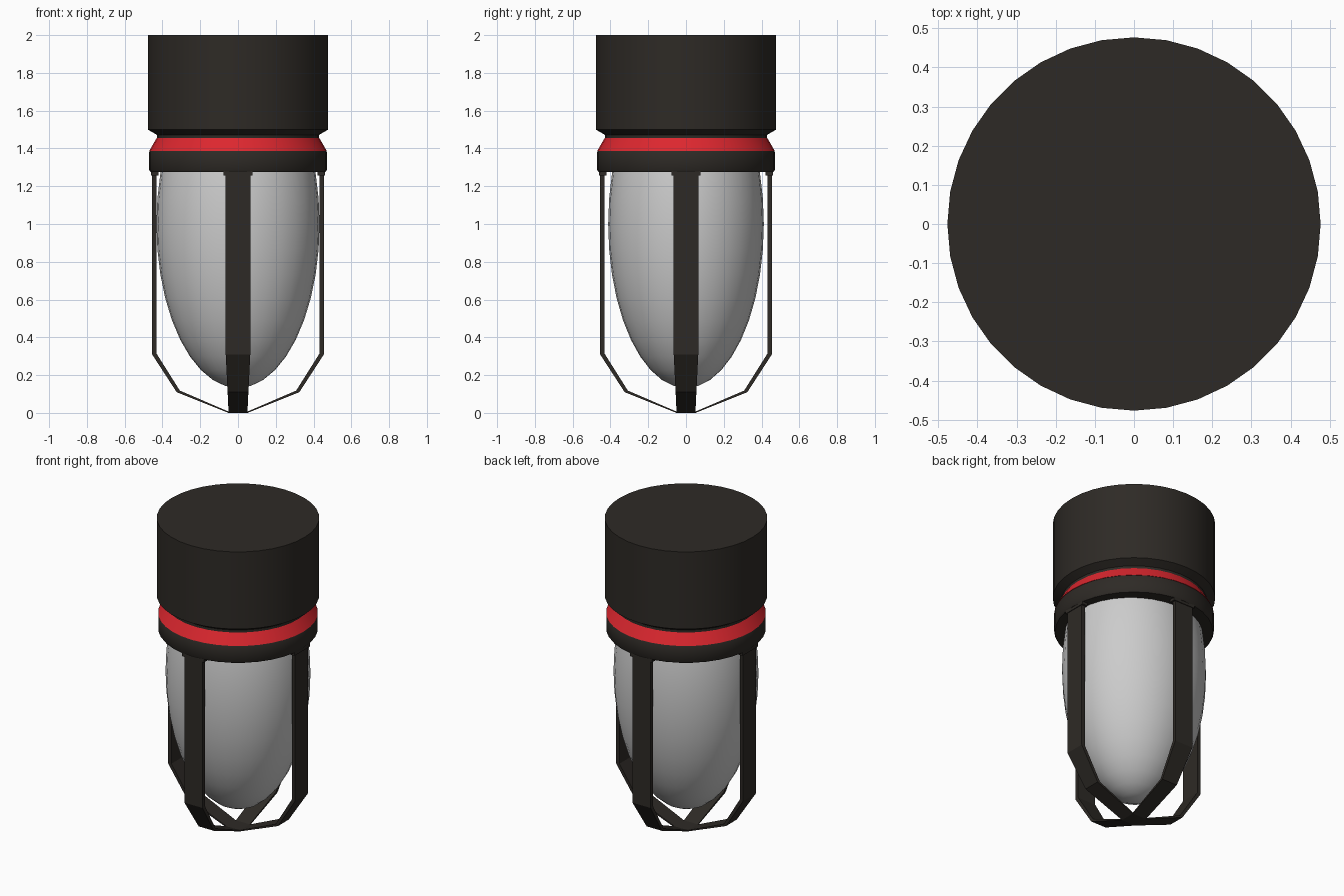
import bpy, bmesh
from math import sin, cos, pi, radians
from mathutils import Matrix

if "Cube" in bpy.data.objects:
    bpy.data.objects.remove(bpy.data.objects["Cube"])


def material(name, rgb):
    m = bpy.data.materials.new(name)
    m.diffuse_color = (*rgb, 1)
    m.use_nodes = True
    m.node_tree.nodes["Principled BSDF"].inputs["Base Color"].default_value = m.diffuse_color
    return m


dark = material("dark_metal", (0.027, 0.023, 0.019))
red = material("red_seal", (0.72, 0.02, 0.028))


def finish(name, bm, mat=None, angle=35):
    bmesh.ops.recalc_face_normals(bm, faces=bm.faces)
    me = bpy.data.meshes.new(name)
    bm.to_mesh(me)
    bm.free()
    ob = bpy.data.objects.new(name, me)
    bpy.context.collection.objects.link(ob)
    if mat:
        me.materials.append(mat)
    bpy.ops.object.select_all(action='DESELECT')
    ob.select_set(True)
    bpy.context.view_layer.objects.active = ob
    bpy.ops.object.shade_smooth_by_angle(angle=radians(angle))
    return ob


def lathe(name, profile, mat, closed=False, n=36):
    """Turn an (r, z) profile about z; open profiles get capped ends."""
    bm = bmesh.new()
    rings = [[bm.verts.new((r * cos(2 * pi * i / n), r * sin(2 * pi * i / n), z))
              for i in range(n)] for r, z in profile]
    pairs = list(zip(rings, rings[1:]))
    if closed:
        pairs.append((rings[-1], rings[0]))
    else:
        bm.faces.new(rings[0])
        bm.faces.new(rings[-1])
    for a, b in pairs:
        for i in range(n):
            j = (i + 1) % n
            bm.faces.new((a[i], a[j], b[j], b[i]))
    return finish(name, bm, mat)


# Housing, seal and cage collar
lathe("housing", [(0.477, 2.0), (0.477, 1.5), (0.43, 1.472), (0.43, 1.45)], dark)
lathe("seal", [(0.38, 1.456), (0.43, 1.456), (0.47, 1.387), (0.38, 1.387)], red, True)
lathe("collar", [(0.37, 1.39), (0.465, 1.39), (0.47, 1.382), (0.47, 1.285),
                 (0.463, 1.275), (0.37, 1.275)], dark, True)

# Slightly oval glass globe
bm = bmesh.new()
bmesh.ops.create_uvsphere(bm, u_segments=32, v_segments=20, radius=1,
                          matrix=Matrix.Translation((0, 0, 1.0)) @ Matrix.Diagonal((0.432, 0.412, 0.868, 1)))
finish("globe", bm, angle=60)

# Cage bars: (outer r, z, inner r, z, half width) from collar to base
sections = [(0.455, 1.28, 0.432, 1.28, 0.065),
            (0.455, 0.31, 0.432, 0.315, 0.065),
            (0.325, 0.11, 0.308, 0.118, 0.055),
            (0.05, 0.0, 0.05, 0.007, 0.05)]
for k, side in enumerate(("right", "back", "left", "front")):
    turn = Matrix.Rotation(k * pi / 2, 4, 'Z')
    bm = bmesh.new()
    loops = [[bm.verts.new(p) for p in ((ro, -w, zo), (ro, w, zo), (ri, w, zi), (ri, -w, zi))]
             for ro, zo, ri, zi, w in sections]
    for a, b in zip(loops, loops[1:]):
        for i in range(4):
            j = (i + 1) % 4
            bm.faces.new((a[i], a[j], b[j], b[i]))
    bm.faces.new(loops[0])
    bm.transform(turn)
    finish(side + "_cage_bar", bm, dark, 30)

    # Mounting tab under the collar
    bm = bmesh.new()
    bmesh.ops.create_cube(bm, size=1, matrix=turn @ Matrix.Translation((0.44, 0, 1.27))
                          @ Matrix.Diagonal((0.04, 0.155, 0.025, 1)))
    finish(side + "_tab", bm, dark, 30)

# Plate where the bars meet
bm = bmesh.new()
bmesh.ops.create_cube(bm, size=1, matrix=Matrix.Translation((0, 0, 0.0035))
                      @ Matrix.Diagonal((0.1, 0.1, 0.007, 1)))
finish("cage_base_plate", bm, dark, 30)
